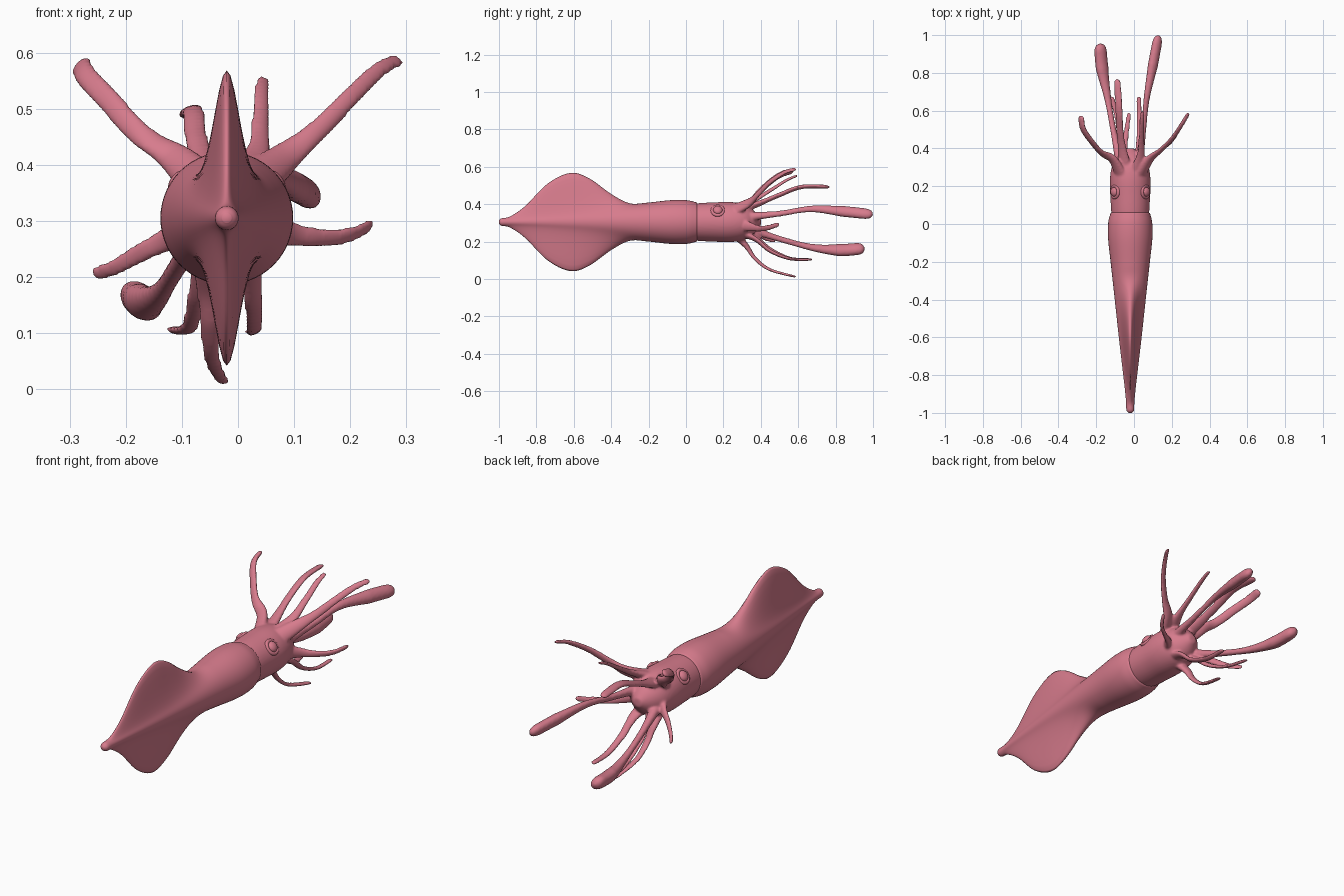
import bpy, bmesh, math
from mathutils import Vector

if "Cube" in bpy.data.objects:
    bpy.data.objects.remove(bpy.data.objects["Cube"])

AX, AZ = -0.02, 0.305  # body axis

pink = bpy.data.materials.new("squid pink")
pink.use_nodes = True
COLOR = (0.68, 0.2, 0.265, 1)
pink.diffuse_color = COLOR
bsdf = pink.node_tree.nodes["Principled BSDF"]
bsdf.inputs["Base Color"].default_value = COLOR
bsdf.inputs["Roughness"].default_value = 0.6


def spline(points, steps):
    """Catmull-Rom curve through tuples of any length."""
    p = [points[0]] + list(points) + [points[-1]]
    out = []
    for i in range(1, len(p) - 2):
        for s in range(steps):
            t = s / steps
            out.append(tuple(
                b + 0.5 * t * (c - a + t * (2 * a - 5 * b + 4 * c - d + t * (3 * (b - c) + d - a)))
                for a, b, c, d in zip(*p[i - 1:i + 3])))
    return out + [tuple(points[-1])]


def loft(bm, rings):
    """Skin a list of point rings and cap both ends."""
    loops = [[bm.verts.new(co) for co in ring] for ring in rings]
    for a, b in zip(loops, loops[1:]):
        for i in range(len(a)):
            j = (i + 1) % len(a)
            bm.faces.new((a[i], a[j], b[j], b[i]))
    bm.faces.new(loops[0][::-1])
    bm.faces.new(loops[-1])


def finish(bm, name):
    bmesh.ops.recalc_face_normals(bm, faces=bm.faces)
    mesh = bpy.data.meshes.new(name)
    bm.to_mesh(mesh)
    bm.free()
    mesh.materials.append(pink)
    mesh.shade_smooth()
    ob = bpy.data.objects.new(name, mesh)
    bpy.context.collection.objects.link(ob)
    return ob


def body_rings(stations, sides=56):
    """Stations are (y, radius, fin height); fins are pulled out along z."""
    rings = []
    for y, r, h in spline(stations, 6):
        ring = []
        for i in range(sides):
            a = math.tau * i / sides
            s = math.sin(a)
            z = r * s + math.copysign(max(h - r, 0) * abs(s) ** 7, s)
            ring.append((AX + r * math.cos(a), y, AZ + z))
        rings.append(ring)
    return rings


# Mantle with its two fins and the collar
bm = bmesh.new()
loft(bm, body_rings([
    (-1.0, 0.008, 0.008), (-0.985, 0.02, 0.02), (-0.94, 0.022, 0.03),
    (-0.86, 0.03, 0.085), (-0.74, 0.044, 0.205), (-0.62, 0.058, 0.262),
    (-0.52, 0.069, 0.235), (-0.4, 0.082, 0.15), (-0.3, 0.093, 0.1),
    (-0.2, 0.104, 0.104), (-0.08, 0.117, 0.11), (0.0, 0.117, 0.11),
    (0.045, 0.108, 0.105), (0.06, 0.1, 0.1), (0.06, 0.08, 0.08)]))
finish(bm, "mantle_with_fins")

# Head and arms, fused into one skin
bm = bmesh.new()
loft(bm, body_rings([
    (0.0, 0.09, 0), (0.06, 0.1, 0), (0.15, 0.105, 0), (0.24, 0.107, 0),
    (0.31, 0.095, 0), (0.36, 0.065, 0), (0.4, 0.02, 0)]))


def arm(path, width, tip, flat=0.6, bulge=0.0):
    """Tapered arm, thinner towards the axis than across; bulge makes a club."""
    pts = [Vector(q) for q in spline(path, 10)]
    out = pts[len(pts) * 2 // 3] - Vector((AX, 0, AZ))
    out.y = 0
    rings = []
    for i, p in enumerate(pts):
        t = i / (len(pts) - 1)
        tan = (pts[min(i + 1, len(pts) - 1)] - pts[max(i - 1, 0)]).normalized()
        side = tan.cross(out).normalized()
        up = side.cross(tan)
        w = width + (tip - width) * t + 0.022 * max(0, 1 - t / 0.4) ** 1.5
        w += bulge * max(0, min(1, (t - 0.5) / 0.3)) ** 1.5
        end = max(0, (t - 0.92) / 0.08)
        w *= math.sqrt(max(0.04, 1 - end * end))
        thick = flat * w * (1 - 0.2 * t)
        angles = [math.tau * k / 16 for k in range(16)]
        rings.append([p + side * w * math.cos(a) + up * thick * math.sin(a) for a in angles])
    loft(bm, rings)


# Upper arms
arm([(.02, .24, .36), (.08, .34, .41), (.14, .39, .46), (.2, .45, .52), (.255, .53, .572), (.29, .59, .587)], .024, .014)
arm([(-.06, .24, .36), (-.11, .34, .41), (-.175, .38, .455), (-.235, .45, .52), (-.272, .51, .56), (-.28, .575, .58)], .023, .021)
arm([(0, .25, .37), (.035, .36, .42), (.04, .46, .48), (.042, .54, .53), (.045, .6, .555)], .021, .012)
arm([(-.04, .26, .36), (-.06, .38, .4), (-.075, .5, .45), (-.08, .62, .493), (-.09, .77, .492)], .022, .02)
# Side arms
arm([(.02, .25, .3), (.08, .34, .28), (.14, .39, .27), (.2, .44, .275), (.24, .5, .295)], .024, .013)
arm([(-.06, .25, .3), (-.11, .33, .275), (-.17, .38, .245), (-.22, .43, .217), (-.258, .48, .205)], .024, .013)
# Lower arms
arm([(0, .25, .25), (.02, .36, .22), (.028, .45, .15), (.028, .56, .108), (.025, .68, .105)], .021, .014)
arm([(-.04, .26, .25), (-.06, .36, .23), (-.075, .45, .16), (-.088, .56, .11), (-.12, .68, .105)], .021, .014)
arm([(-.04, .25, .25), (-.05, .32, .18), (-.05, .37, .11), (-.045, .45, .05), (-.025, .595, .01)], .024, .013)
# Two long clubs
arm([(0, .26, .32), (.03, .36, .335), (.05, .5, .35), (.068, .67, .375), (.1, .84, .362), (.13, 1.0, .345)], .017, .015, .95, .016)
arm([(-.05, .26, .29), (-.08, .36, .26), (-.11, .5, .215), (-.14, .67, .17), (-.168, .82, .155), (-.18, .955, .165)], .018, .016, .95, .021)

head = finish(bm, "head_and_arms")
fuse = head.modifiers.new("fuse", 'REMESH')
fuse.mode = 'VOXEL'
fuse.voxel_size = 0.006
fuse.use_smooth_shade = True
relax = head.modifiers.new("relax", 'SMOOTH')
relax.factor = 0.5
relax.iterations = 5

# Eyes: a low dome inside a raised lid, facing out and up
for label, sign in (("left", 1), ("right", -1)):
    facing = Vector((sign * 0.8, 0, 0.6))
    rot = facing.to_track_quat('Z', 'Y').to_euler()
    spot = Vector((AX, 0.17, AZ)) + facing * 0.106
    bpy.ops.mesh.primitive_uv_sphere_add(segments=24, ring_count=14, radius=0.025, location=spot, rotation=rot)
    dome = bpy.context.object
    dome.name = label + "_eye"
    dome.scale.z = 0.65
    bpy.ops.mesh.primitive_torus_add(major_segments=32, minor_segments=10, major_radius=0.03,
                                     minor_radius=0.009, location=spot - facing * 0.005, rotation=rot)
    lid = bpy.context.object
    lid.name = label + "_eyelid"
    for ob in (dome, lid):
        ob.data.materials.append(pink)
        ob.data.shade_smooth()
